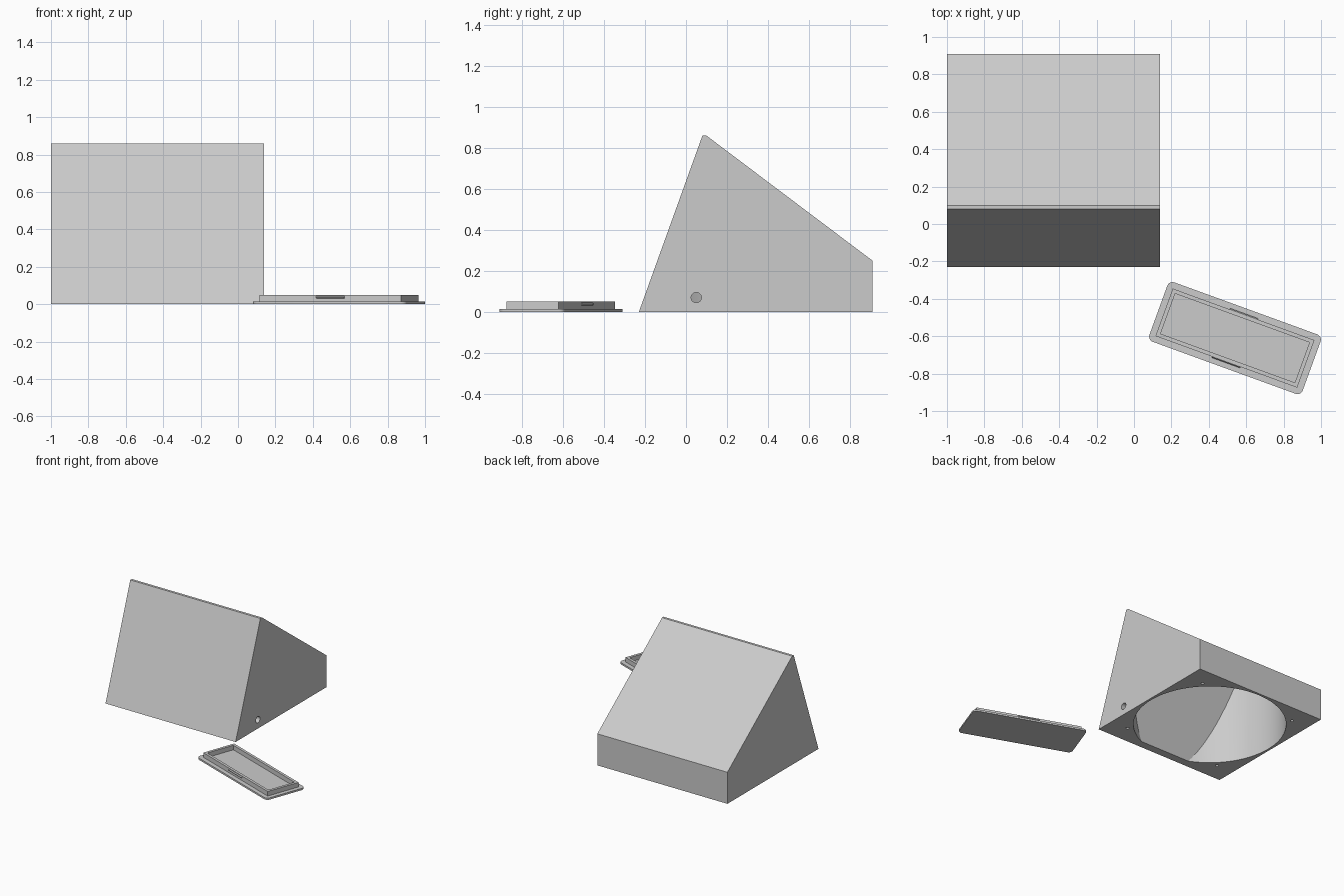
import bpy, bmesh, math
from mathutils import Matrix, Vector

if "Cube" in bpy.data.objects:
    bpy.data.objects.remove(bpy.data.objects["Cube"])

grey = bpy.data.materials.new("light_grey")
grey.diffuse_color = (0.6, 0.6, 0.6, 1)
grey.use_nodes = True
grey.node_tree.nodes["Principled BSDF"].inputs["Base Color"].default_value = grey.diffuse_color


def finish(name, bm):
    bmesh.ops.recalc_face_normals(bm, faces=bm.faces)
    me = bpy.data.meshes.new(name)
    bm.to_mesh(me)
    bm.free()
    me.materials.append(grey)
    ob = bpy.data.objects.new(name, me)
    bpy.context.collection.objects.link(ob)
    return ob


def prism(name, pts, vec):
    """Extrude a planar outline along a vector."""
    bm = bmesh.new()
    face = bm.faces.new([bm.verts.new(p) for p in pts])
    new = bmesh.ops.extrude_face_region(bm, geom=[face])["geom"]
    bmesh.ops.translate(bm, vec=Vector(vec),
                        verts=[v for v in new if isinstance(v, bmesh.types.BMVert)])
    return finish(name, bm)


def cylinder(name, loc, r, h, n, rot=None):
    bm = bmesh.new()
    m = Matrix.Translation(loc) @ (rot or Matrix())
    bmesh.ops.create_cone(bm, cap_ends=True, segments=n, radius1=r, radius2=r,
                          depth=h, matrix=m)
    return finish(name, bm)


def box(name, x0, x1, y0, y1, z0, z1):
    return prism(name, [(x0, y0, z0), (x1, y0, z0), (x1, y1, z0), (x0, y1, z0)],
                 (0, 0, z1 - z0))


def boolean(ob, tool, op="DIFFERENCE"):
    mod = ob.modifiers.new("bool", "BOOLEAN")
    mod.operation, mod.object, mod.solver = op, tool, "EXACT"
    bpy.context.view_layer.objects.active = ob
    bpy.ops.object.modifier_apply(modifier=mod.name)
    bpy.data.objects.remove(tool)


# Wedge-shaped housing
X0, X1 = -1.0, 0.14
cx, cy = -0.43, 0.34
outer = [(-0.23, 0), (0.08, 0.86), (0.10, 0.86), (0.91, 0.25), (0.91, 0)]
body = prism("wedge_housing", [(X0, y, z) for y, z in outer], (X1 - X0, 0, 0))

# Round cavity, limited by the inside of the sloping walls
cavity = cylinder("cavity", (cx, cy, 0.45), 0.552, 1.1, 96)
inner = [(-0.202, -0.1), (0.113, 0.775), (1.0, 0.107), (1.0, -0.1)]
limit = prism("cavity_limit", [(X0 - 0.1, y, z) for y, z in inner], (1.4, 0, 0))
boolean(cavity, limit, "INTERSECT")
boolean(body, cavity)

# Cable hole in the right side
boolean(body, cylinder("cable_hole", (0.07, 0.05, 0.07), 0.025, 0.3, 32,
                       Matrix.Rotation(math.pi / 2, 4, "Y")))

# Screw holes in the bottom corners
for sx in (-1, 1):
    for sy in (-1, 1):
        boolean(body, cylinder("screw_hole", (cx + sx * 0.422, cy + sy * 0.422, 0),
                               0.012, 0.12, 16))

# Lid plate with rounded corners
hx, hy, r = 0.436, 0.169, 0.03
outline = []
for k, (sx, sy) in enumerate([(1, 1), (-1, 1), (-1, -1), (1, -1)]):
    for i in range(7):
        a = math.pi / 2 * (k + i / 6)
        outline.append((sx * (hx - r) + r * math.cos(a),
                        sy * (hy - r) + r * math.sin(a), 0))
plate = prism("lid_plate", outline, (0, 0, 0.014))
# Pry notch at one corner of the plate
boolean(plate, box("notch", -0.45, -0.425, -0.11, -0.03, 0.008, 0.03))

# Raised rim on the lid
rim = box("lid_rim", -0.403, 0.403, -0.135, 0.135, 0.0135, 0.05)
boolean(rim, box("rim_inside", -0.382, 0.382, -0.114, 0.114, 0, 0.1))

# Snap ridges on the long sides of the rim
lid = [plate, rim]
for s in (-1, 1):
    section = [(-0.08, s * 0.134, 0.03), (-0.08, s * 0.141, 0.038),
               (-0.08, s * 0.134, 0.046)]
    lid.append(prism("snap_ridge", section, (0.16, 0, 0)))

# Lay the lid beside the housing
for ob in lid:
    ob.data.transform(Matrix.Translation((0.54, -0.61, 0))
                      @ Matrix.Rotation(math.radians(-20), 4, "Z"))

# Smooth the round walls, keep the edges sharp
for ob in (body, plate):
    bpy.ops.object.select_all(action="DESELECT")
    ob.select_set(True)
    bpy.context.view_layer.objects.active = ob
    bpy.ops.object.shade_smooth_by_angle(angle=math.radians(25))
